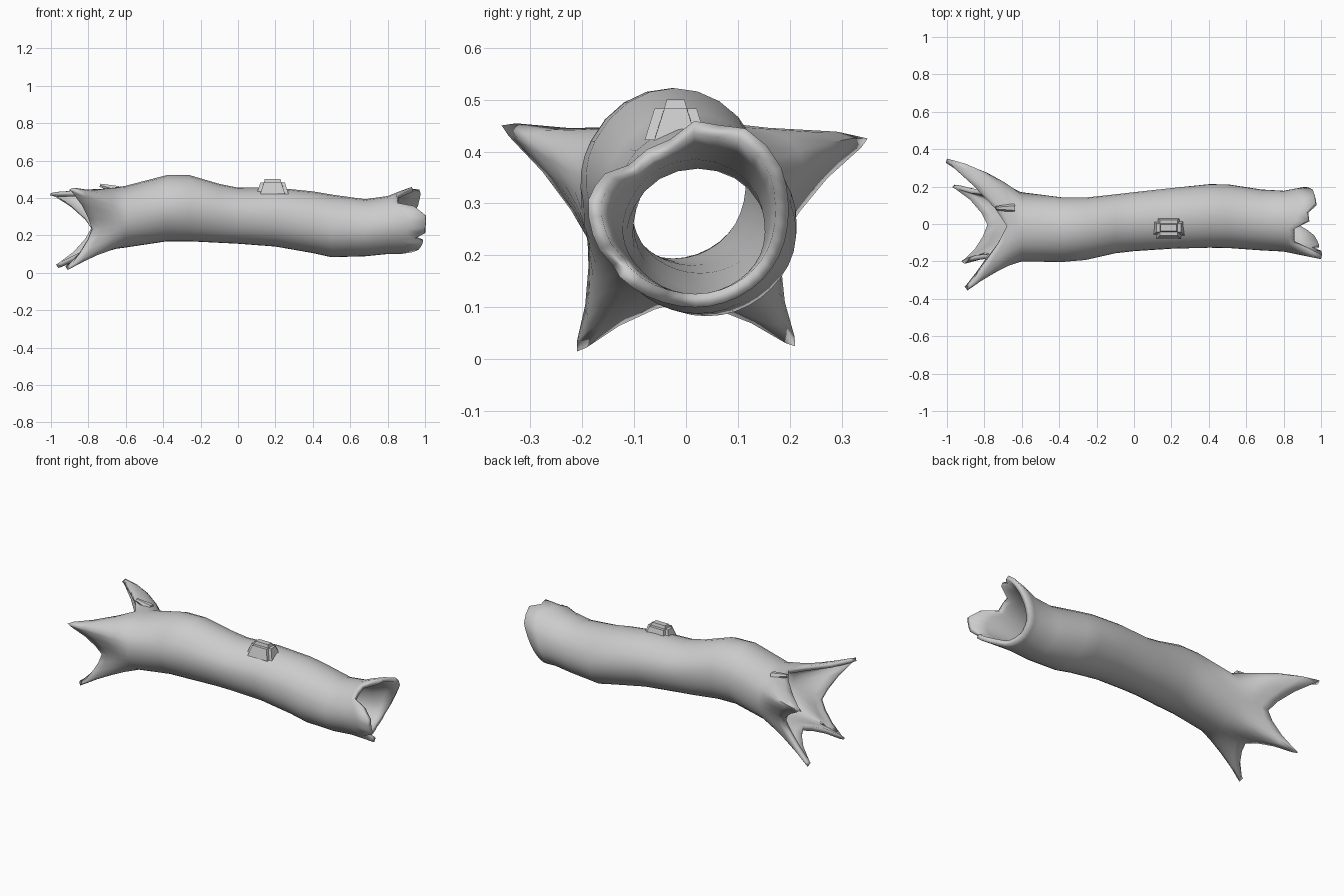
import bpy, bmesh, math
from mathutils import Vector

cube = bpy.data.objects.get("Cube")
if cube:
    bpy.data.objects.remove(cube, do_unlink=True)

wood = bpy.data.materials.new("pale_grey_wood")
wood.use_nodes = True
grey = (0.6, 0.6, 0.6, 1)
wood.diffuse_color = grey
wood.node_tree.nodes["Principled BSDF"].inputs["Base Color"].default_value = grey

# Trunk sections: x, y min, y max, z min, z max
SECTIONS = [
    (-.8, -.195, .19, .11, .43), (-.6, -.2, .17, .135, .465),
    (-.38, -.2, .145, .168, .522), (-.26, -.19, .145, .168, .522),
    (-.1, -.155, .16, .16, .475), (0, -.145, .17, .155, .455),
    (.2, -.135, .19, .14, .455), (.4, -.13, .21, .105, .435),
    (.5, -.13, .21, .083, .418), (.68, -.14, .185, .088, .393),
    (.8, -.145, .18, .1, .41), (.9, -.165, .2, .1, .45),
    (1, -.185, .21, .1, .48)]

# Broken rim: angle and how far the bark reaches there
RIM = [(0, .91), (30, .96), (60, .97), (73, .92), (86, .95), (105, .85),
       (140, .85), (155, .94), (175, 1), (205, 1), (214, .94), (224, .99),
       (245, .96), (262, .88), (300, .86), (330, .87), (360, .91)]

# Roots: start, middle and end angle, tip position, sideways bulge
ROOTS = [(-15, 28, 90, (-1, .35, .425), .035),
         (90, 155, 195, (-.89, -.355, .45), -.01),
         (195, 233, 270, (-.91, -.21, .015), -.01),
         (270, 308, 345, (-.96, .21, .025), -.01)]
REACH = [0, .17, .5, .9, 1]     # from the fork to the tip
STEPS = 4


def interpolate(table, x):
    for a, b in zip(table, table[1:]):
        if x <= b[0]:
            t = (x - a[0]) / (b[0] - a[0])
            return [p + (q - p) * t for p, q in zip(a[1:], b[1:])]
    return table[-1][1:]


def bark(x, degrees):
    y0, y1, z0, z1 = interpolate(SECTIONS, x)
    a = math.radians(degrees)
    lump = 1 + .02 * math.sin(3 * a + 5 * x) * math.cos(a) ** 2
    return Vector((x, (y0 + y1) / 2 + (y1 - y0) / 2 * math.cos(a) * lump,
                   (z0 + z1) / 2 + (z1 - z0) / 2 * math.sin(a)))


# Each column is an angle with its root and its closeness to the root tip
columns = []
for root in ROOTS:
    start, mid, end = root[:3]
    for k in range(2 * STEPS):
        if k < STEPS:
            columns.append((start + (mid - start) * k / STEPS, root, REACH[k]))
        else:
            j = k - STEPS
            columns.append((mid + (end - mid) * j / STEPS, root, REACH[STEPS - j]))


def root_point(degrees, root, reach, s):
    mid, tip, bulge = root[1], Vector(root[3]), root[4]
    top = max(0, math.sin(math.radians(degrees))) ** 4
    fork = bark(-.78 + .1 * top, degrees)
    spread = fork - bark(-.78, mid)
    spread.x = 0
    end = fork.lerp(tip + spread * .3, reach)
    outward = Vector((0, math.cos(math.radians(mid)), math.sin(math.radians(mid))))
    return bark(-.6, degrees).lerp(end, s) + outward * bulge * reach * 4 * s * (1 - s)


def make_object(name, bm):
    mesh = bpy.data.meshes.new(name)
    bm.to_mesh(mesh)
    bm.free()
    mesh.materials.append(wood)
    obj = bpy.data.objects.new(name, mesh)
    bpy.context.collection.objects.link(obj)
    bpy.ops.object.select_all(action="DESELECT")
    obj.select_set(True)
    bpy.context.view_layer.objects.active = obj
    bpy.ops.object.shade_smooth_by_angle(angle=math.radians(40))
    return obj


# Hollow trunk with flared roots and a broken end
rows = [[root_point(a, r, g, s) for a, r, g in columns] for s in (1, .75, .5, .25)]
for section in SECTIONS[1:-2]:
    rows.append([bark(section[0], a) for a, r, g in columns])
for s in (.5, 1):
    rows.append([bark(.8 + (interpolate(RIM, a % 360)[0] - .8) * s, a)
                 for a, r, g in columns])
bm = bmesh.new()
grid = [[bm.verts.new(p) for p in row] for row in rows]
n = len(columns)
for lower, upper in zip(grid, grid[1:]):
    for i in range(n):
        j = (i + 1) % n
        bm.faces.new((lower[i], lower[j], upper[j], upper[i]))
trunk = make_object("hollow_trunk", bm)
shell = trunk.modifiers.new("bark_thickness", "SOLIDIFY")
shell.thickness = .026
shell.offset = -1

# Broken branch stub on the top
bm = bmesh.new()
bmesh.ops.create_cube(bm, size=1)
for v in bm.verts:
    high = v.co.z > 0
    v.co = Vector((.185 + v.co.x * (.12 if high else .18),
                   -.02 + v.co.y * (.07 if high else .13), .5 if high else .405))
bmesh.ops.bevel(bm, geom=bm.edges[:], offset=.018, segments=2, affect="EDGES")
make_object("branch_stub", bm)

# Loose splinter standing at the top of the root fork
bm = bmesh.new()
bmesh.ops.create_cone(bm, cap_ends=True, segments=6, radius1=.025, radius2=.01, depth=.1)
splinter = make_object("splinter", bm)
splinter.location = (-.69, .085, .455)
splinter.rotation_euler = (0, math.radians(-75), 0)
